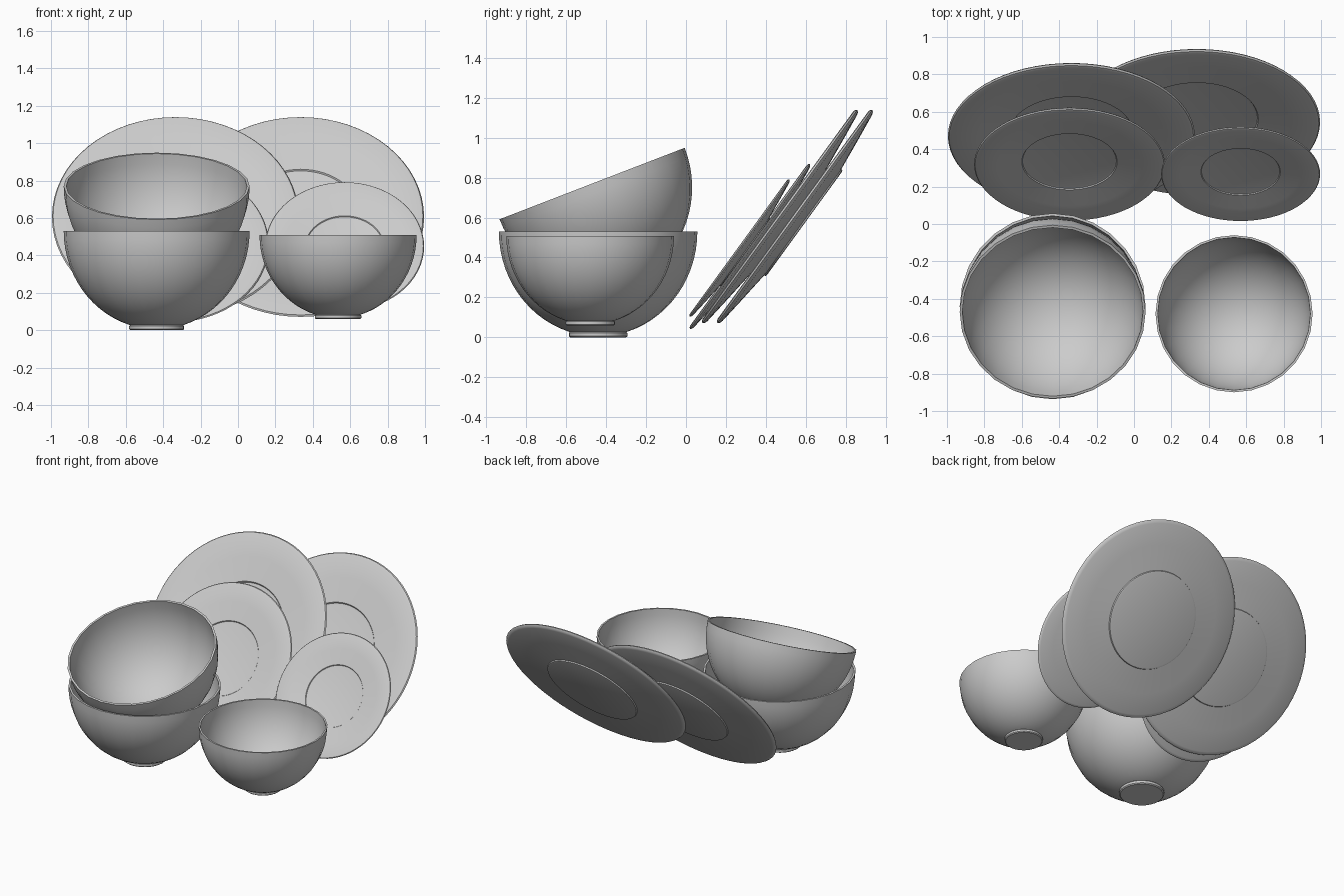
import bpy, bmesh, math

if "Cube" in bpy.data.objects:
    bpy.data.objects.remove(bpy.data.objects["Cube"])


def lathe(name, profile, sides, loc, tilt=0, scale=1):
    """Revolve an (r, z) profile about z; points with r = 0 become poles."""
    bm = bmesh.new()
    rings = []
    for r, z in profile:
        if r == 0:
            rings.append([bm.verts.new((0, 0, z))] * sides)
        else:
            rings.append([bm.verts.new((r * math.cos(2 * math.pi * i / sides),
                                        r * math.sin(2 * math.pi * i / sides), z))
                          for i in range(sides)])
    for a, b in zip(rings, rings[1:]):
        for i in range(sides):
            j = (i + 1) % sides
            bm.faces.new(list(dict.fromkeys((a[i], a[j], b[j], b[i]))))
    bmesh.ops.recalc_face_normals(bm, faces=bm.faces)
    mesh = bpy.data.meshes.new(name)
    bm.to_mesh(mesh)
    bm.free()
    ob = bpy.data.objects.new(name, mesh)
    bpy.context.collection.objects.link(ob)
    ob.location = loc
    ob.rotation_euler.x = tilt
    ob.scale = (scale,) * 3
    bpy.ops.object.select_all(action='DESELECT')
    ob.select_set(True)
    bpy.context.view_layer.objects.active = ob
    bpy.ops.object.shade_smooth_by_angle(angle=math.radians(35))
    return ob


# Bowl profile: foot, outer wall, rim, inner wall
R, H, T, N = 0.497, 0.53, 0.014, 14
a0 = math.radians(17)
bowl = [(0, 0), (0.14, 0), (0.147, 0.006), (0.147, 0.022), (0.141, 0.027)]
for i in range(N + 1):
    a = a0 + (math.pi / 2 - a0) * i / N
    bowl.append((R * math.sin(a), H - 0.525 * math.cos(a)))
for i in range(N + 1):
    a = math.pi / 2 * (1 - i / N)
    r = (R - T) * math.sin(a) if i < N else 0
    bowl.append((r, H - (0.525 - T) * math.cos(a)))

lathe("large_bowl", bowl, 28, (-0.435, -0.44, 0))
lathe("small_bowl", bowl, 28, (0.535, -0.48, 0.06), scale=0.845)

# Upper bowl, tipped forward inside the large one (placed from its rim centre)
t = math.radians(21.1)
lathe("tilted_bowl", bowl, 28,
      (-0.435, -0.47 + H * math.sin(t), 0.77 - H * math.cos(t)), tilt=t)

# Plate profile at unit radius: raised foot at the back, sunken well in front
plate = [(0, -0.09), (0.48, -0.09), (0.495, -0.086), (0.5, -0.074),
         (0.75, -0.047), (0.965, -0.022), (0.988, -0.014), (1, 0),
         (0.99, 0.013), (0.97, 0.018), (0.75, -0.004), (0.5, -0.03),
         (0.492, -0.042), (0.47, -0.046), (0, -0.046)]
lean = math.radians(54)
for name, x, y, z, r in [("large_plate_left", -0.335, 0.47, 0.605, 0.66),
                         ("large_plate_right", 0.335, 0.545, 0.605, 0.66),
                         ("medium_plate", -0.345, 0.32, 0.455, 0.51),
                         ("small_plate", 0.57, 0.268, 0.447, 0.425)]:
    lathe(name, plate, 64, (x, y, z), tilt=lean, scale=r)
